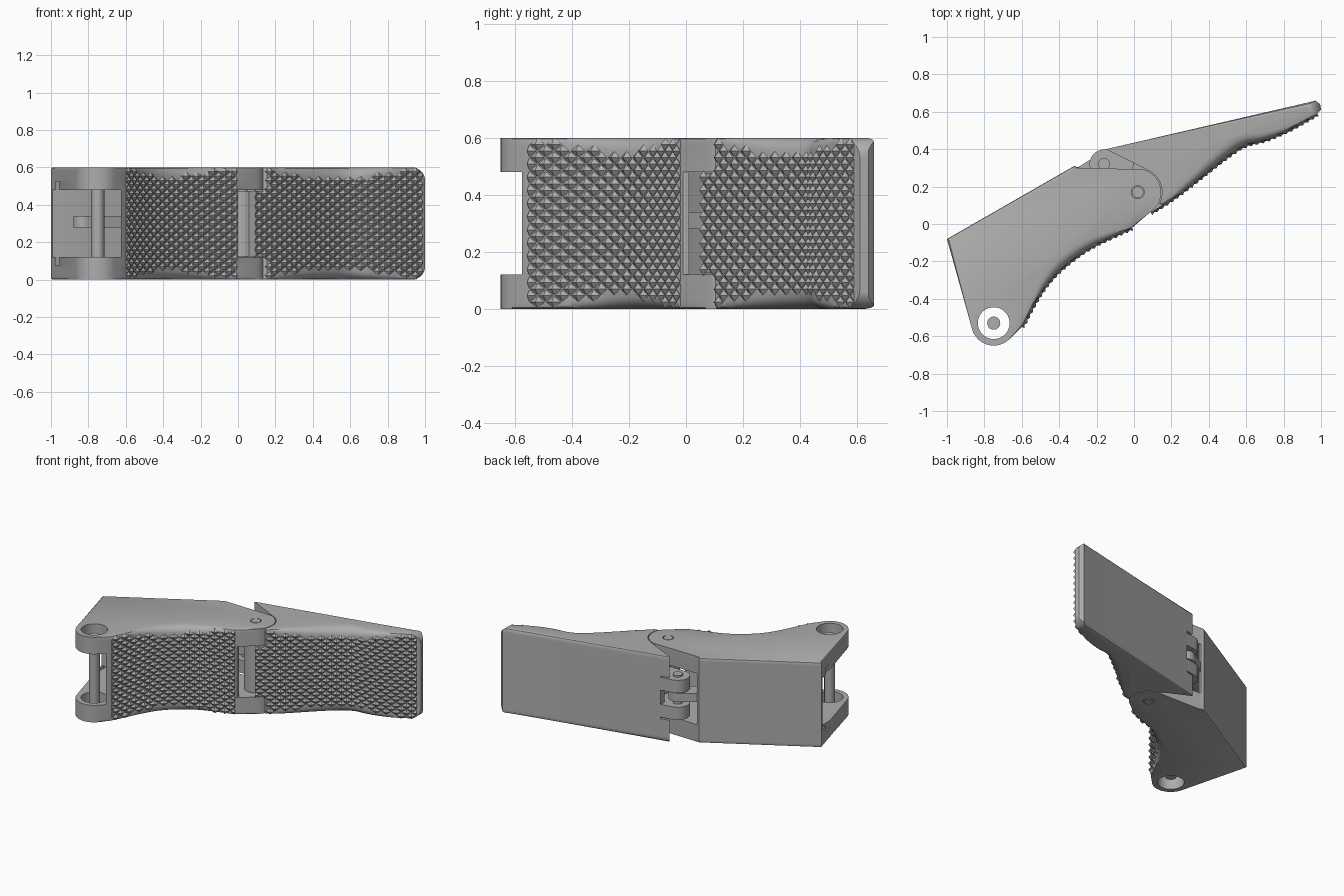
import bpy, bmesh
from math import sin, cos, pi, radians, sqrt
from mathutils import Vector

if "Cube" in bpy.data.objects:
    bpy.data.objects.remove(bpy.data.objects["Cube"])

grey = bpy.data.materials.new("plain grey")
grey.use_nodes = True
grey.diffuse_color = (0.42, 0.42, 0.42, 1)
grey.node_tree.nodes["Principled BSDF"].inputs["Base Color"].default_value = grey.diffuse_color

WIDTH = 0.6
HINGE, LATCH, AXLE = (0.02, 0.17), (-0.16, 0.32), (-0.75, -0.53)


def finish(name, bm):
    bmesh.ops.recalc_face_normals(bm, faces=bm.faces)
    me = bpy.data.meshes.new(name)
    bm.to_mesh(me)
    bm.free()
    me.materials.append(grey)
    ob = bpy.data.objects.new(name, me)
    bpy.context.collection.objects.link(ob)
    return ob


def smooth(ob):
    ob.data.shade_smooth()
    ob.data.set_sharp_from_angle(angle=radians(30))


def arc(centre, r, start, end, n=16):
    angles = [radians(start + (end - start) * i / n) for i in range(n + 1)]
    return [(centre[0] + r * cos(a), centre[1] + r * sin(a)) for a in angles]


def loft(name, outline, layers):
    """Stack outline(z) rings into a closed solid."""
    bm = bmesh.new()
    rings = [[bm.verts.new(p) for p in outline(z)] for z in layers]
    n = len(rings[0])
    for a, b in zip(rings, rings[1:]):
        for i in range(n):
            j = (i + 1) % n
            bm.faces.new((a[i], a[j], b[j], b[i]))
    bm.faces.new(rings[0][::-1])
    bm.faces.new(rings[-1])
    return finish(name, bm)


def prism(name, points, low, high):
    return loft(name, lambda z: [(x, y, z) for x, y in points], (low, high))


def rod(name, centre, r, low, high):
    ob = prism(name, arc(centre, r, 0, 345, 23), low, high)
    smooth(ob)
    return ob


def cut(ob, cutter, operation='DIFFERENCE'):
    mod = ob.modifiers.new("cut", 'BOOLEAN')
    mod.operation, mod.object, mod.solver = operation, cutter, 'EXACT'
    bpy.context.view_layer.objects.active = ob
    bpy.ops.object.modifier_apply(modifier=mod.name)
    bpy.data.objects.remove(cutter)


def rounded_body(name, points):
    """Extrude (x, y, radius) points; each radius rounds the edge beside it."""
    inward = []
    for i, p in enumerate(points):
        a, b = points[i - 1], points[(i + 1) % len(points)]
        t = Vector((b[0] - a[0], b[1] - a[1])).normalized()
        inward.append((-t.y, t.x))

    def outline(z):
        d = min(z, WIDTH - z)
        ring = []
        for (x, y, r), n in zip(points, inward):
            k = r - sqrt(max(0, r * r - (r - d) ** 2)) if d < r else 0
            ring.append((x + n[0] * k, y + n[1] * k, z))
        return ring

    depths = [0, 0.004, 0.012, 0.025, 0.04, 0.065]
    return loft(name, outline, depths + [WIDTH - d for d in reversed(depths)])


def spline(knots, steps=6):
    k = [Vector(p) for p in knots]
    k = [2 * k[0] - k[1]] + k + [2 * k[-1] - k[-2]]
    out = []
    for a, b, c, d in zip(k, k[1:], k[2:], k[3:]):
        for s in range(steps):
            t = s / steps
            out.append(0.5 * (2 * b + (c - a) * t + (2 * a - 5 * b + 4 * c - d) * t * t
                              + (3 * b - a - 3 * c + d) * t ** 3))
    return out + [k[-2]]


def edge_radius(t, peak):
    return 0.012 + peak * sin(pi * min(max(t, 0), 1)) ** 2


def grip(name, path, peak, hidden):
    """Staggered diamond pyramids along a path, kept off the rounded edges."""
    dist = [0]
    for a, b in zip(path, path[1:]):
        dist.append(dist[-1] + (b - a).length)
    total = dist[-1]

    def at(s):
        s = min(max(s, 0), total)
        i = next(i for i in range(len(path) - 1) if s <= dist[i + 1] + 1e-6)
        return path[i].lerp(path[i + 1], (s - dist[i]) / (dist[i + 1] - dist[i]))

    count, rows = round(total / 0.033), 26
    ds, dz = total / count, WIDTH / rows
    bm = bmesh.new()
    for i in range(count + 1):
        s = i * ds
        p, a, b = at(s), at(s - ds), at(s + ds)
        t = (b - a).normalized()
        n = Vector((t.y, -t.x))
        r = edge_radius(s / total, peak)
        for j in range(rows + 1):
            z = j * dz
            if (i + j) % 2 or not r < z < WIDTH - r or hidden(p.x, z):
                continue
            tip = bm.verts.new((*(p + n * 0.016), z))
            sink = n * 0.002
            base = [bm.verts.new((*(q - sink), h)) for q, h in
                    ((a, z), (p, z - dz), (b, z), (p, z + dz))]
            bm.faces.new(base)
            for u, v in zip(base, base[1:] + base[:1]):
                bm.faces.new((u, v, tip))
    return finish(name, bm)


# Rear handle half: a hollow shell with two axle lugs and two hinge lugs
rear_path = spline([(-0.60, -0.55), (-0.5, -0.37), (-0.4, -0.25), (-0.25, -0.135),
                    (-0.1, -0.06), (-0.01, -0.02)])
last = len(rear_path) - 1
outline = [(x, y, 0) for x, y in arc(AXLE, 0.12, 195, 318)]
outline += [(p.x, p.y, edge_radius(i / last, 0.04)) for i, p in enumerate(rear_path)]
outline += [(x, y, 0) for x, y in arc(HINGE, 0.125, -55, 78)]
outline += [(-0.29, 0.30, 0), (-0.32, 0.31, 0.012), (-1, -0.08, 0.012)]
rear_half = rounded_body("rear_half", outline)
inner = [(p.x - 0.025, p.y + 0.03) for p in rear_path[::3]]
cavity = [(-1.1, -0.8), (-0.63, -0.8)] + inner + [
    (0.0, 0.01), (0.0, -0.2), (0.3, -0.2), (0.3, 0.5), (-0.3, 0.5), (-0.3, 0.285),
    (-0.985, -0.105), (-1.1, -0.105)]
cut(rear_half, prism("cavity", cavity, 0.12, 0.48))
cut(rear_half, prism("axle_hole", arc(AXLE, 0.085, 0, 350, 35), -0.1, 0.7))
cut(rear_half, prism("hinge_hole", arc(HINGE, 0.035, 0, 345, 23), -0.1, 0.7))
cut(rear_half, prism("plate_slot", [(-0.975, -0.25), (-0.955, -0.25), (-0.955, -0.09),
                                    (-0.975, -0.1)], 0.075, 0.525))
smooth(rear_half)
grip("rear_grip", rear_path, 0.04, lambda x, z: False)

# Front handle half: a tapering solid arm
front_path = spline([(0.09, 0.06), (0.22, 0.145), (0.35, 0.245), (0.49, 0.355), (0.59, 0.42),
                     (0.70, 0.45), (0.83, 0.505), (0.98, 0.59)])
last = len(front_path) - 1
outline = [(p.x, p.y, edge_radius(i / last, 0.05))
           for i, p in enumerate(front_path) if p.x > 0.155]
outline += [(1.0, 0.61, 0), (0.995, 0.64, 0), (0.97, 0.66, 0.012), (0.94, 0.652, 0.02),
            (-0.15, 0.40, 0)]
outline += [(x, y, 0) for x, y in arc(HINGE, 0.13, 66, -28)]
front_half = rounded_body("front_half", outline)
# Round the corners of the free end
corners = [(-1, 0)] + arc((0.93, 0.07), 0.07, 270, 360, 8) \
    + arc((0.93, 0.53), 0.07, 0, 90, 8) + [(-1, WIDTH)]
bounds = loft("bounds", lambda y: [(x, y, z) for x, z in corners], (-1, 1))
cut(front_half, bounds, 'INTERSECT')
cut(front_half, prism("latch_notch", [(-0.3, 0.2), (-0.09, 0.2), (-0.09, 0.6), (-0.3, 0.6)],
                      0.15, 0.45))
smooth(front_half)
grip("front_grip", front_path, 0.05, lambda x, z: x < 0.17 and not 0.13 < z < 0.47)

# Hinge block between the lugs
block = [(p.x, p.y) for p in front_path if p.x < 0.3]
block += [(0.3, 0.4), (0.05, 0.4), (0.0, 0.33)] + arc(HINGE, 0.075, 140, 300, 10)
prism("hinge_block", block, 0.125, 0.475)

# Latch lugs and the link bar held between them
lug = arc(LATCH, 0.078, 100, 270) + [(0.0, 0.24), (0.12, 0.3), (0.1, 0.44)]
for side, low in (("lower", 0.16), ("upper", 0.35)):
    smooth(prism(side + "_latch_lug", lug, low, low + 0.09))
bar = arc(LATCH, 0.06, -60, 120, 10) + arc((-0.83, -0.09), 0.05, 120, 300, 10)
smooth(prism("link_bar", bar, 0.28, 0.34))

# Pins
rod("hinge_pin", HINGE, 0.031, 0, WIDTH)
rod("latch_pin", LATCH, 0.032, 0.15, 0.452)
rod("axle_pin", AXLE, 0.035, 0.04, 0.56)
